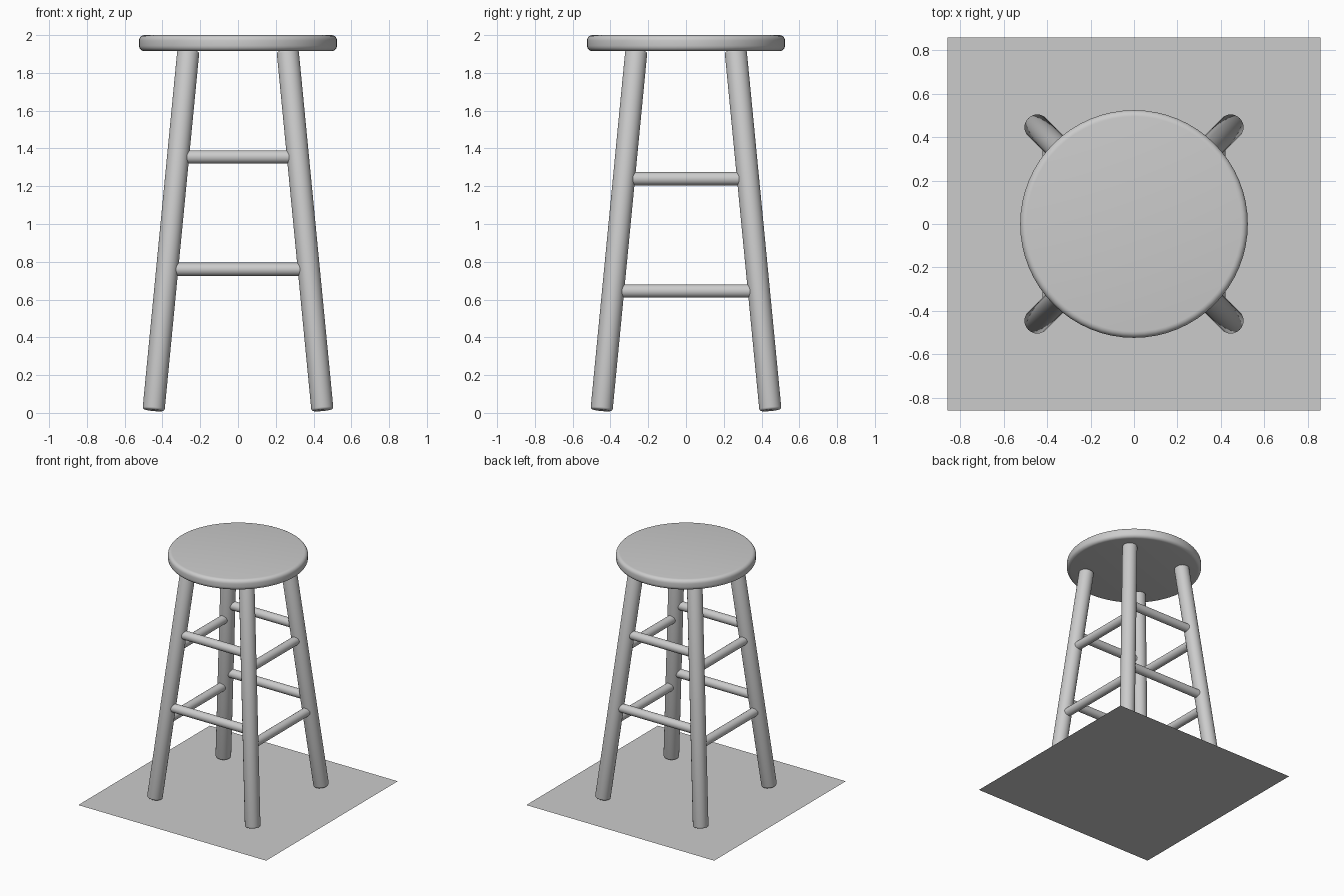
import bpy, math
from mathutils import Vector

if "Cube" in bpy.data.objects:
    bpy.data.objects.remove(bpy.data.objects["Cube"])


def cylinder(name, a, b, radius, sides, bevel=0.0, segments=3):
    """Round bar from a to b with optionally rounded rims."""
    a, b = Vector(a), Vector(b)
    d = b - a
    bpy.ops.mesh.primitive_cylinder_add(vertices=sides, radius=radius, depth=d.length,
                                        location=(a + b) / 2)
    ob = bpy.context.object
    ob.name = name
    ob.rotation_euler = d.to_track_quat('Z', 'Y').to_euler()
    if bevel:
        m = ob.modifiers.new("rounded_rim", 'BEVEL')
        m.width = bevel
        m.segments = segments
        m.limit_method = 'ANGLE'
        m.angle_limit = math.radians(40)
        bpy.ops.object.modifier_apply(modifier=m.name)
    bpy.ops.object.shade_smooth_by_angle(angle=math.radians(35))
    return ob


def leg_offset(z):
    """Distance of the splayed leg axis from x = 0 (and y = 0) at height z."""
    return 0.4485 - 0.0968 * z


# Round seat
cylinder("seat", (0, 0, 1.915), (0, 0, 2.0), 0.524, 64, 0.029, 5)

# Four splayed legs
FOOT, TOP = 0.014, 1.918
for sx, side in ((-1, "left"), (1, "right")):
    for sy, end in ((-1, "front"), (1, "back")):
        lo, hi = leg_offset(FOOT), leg_offset(TOP)
        cylinder(f"{end}_{side}_leg", (sx * lo, sy * lo, FOOT), (sx * hi, sy * hi, TOP),
                 0.0585, 32, 0.012)

# Rungs: front/back pairs sit higher than the side pairs
for level, z_front, z_side in (("upper", 1.355, 1.24), ("lower", 0.76, 0.645)):
    f, s = leg_offset(z_front), leg_offset(z_side)
    for sign, fb, lr in ((-1, "front", "left"), (1, "back", "right")):
        cylinder(f"{level}_{fb}_rung", (-f, sign * f, z_front), (f, sign * f, z_front), 0.035, 24)
        cylinder(f"{level}_{lr}_rung", (sign * s, -s, z_side), (sign * s, s, z_side), 0.035, 24)

# Flat square sheet under the feet
bpy.ops.mesh.primitive_plane_add(size=1.716, location=(0, 0, 0))
bpy.context.object.name = "base_sheet"
